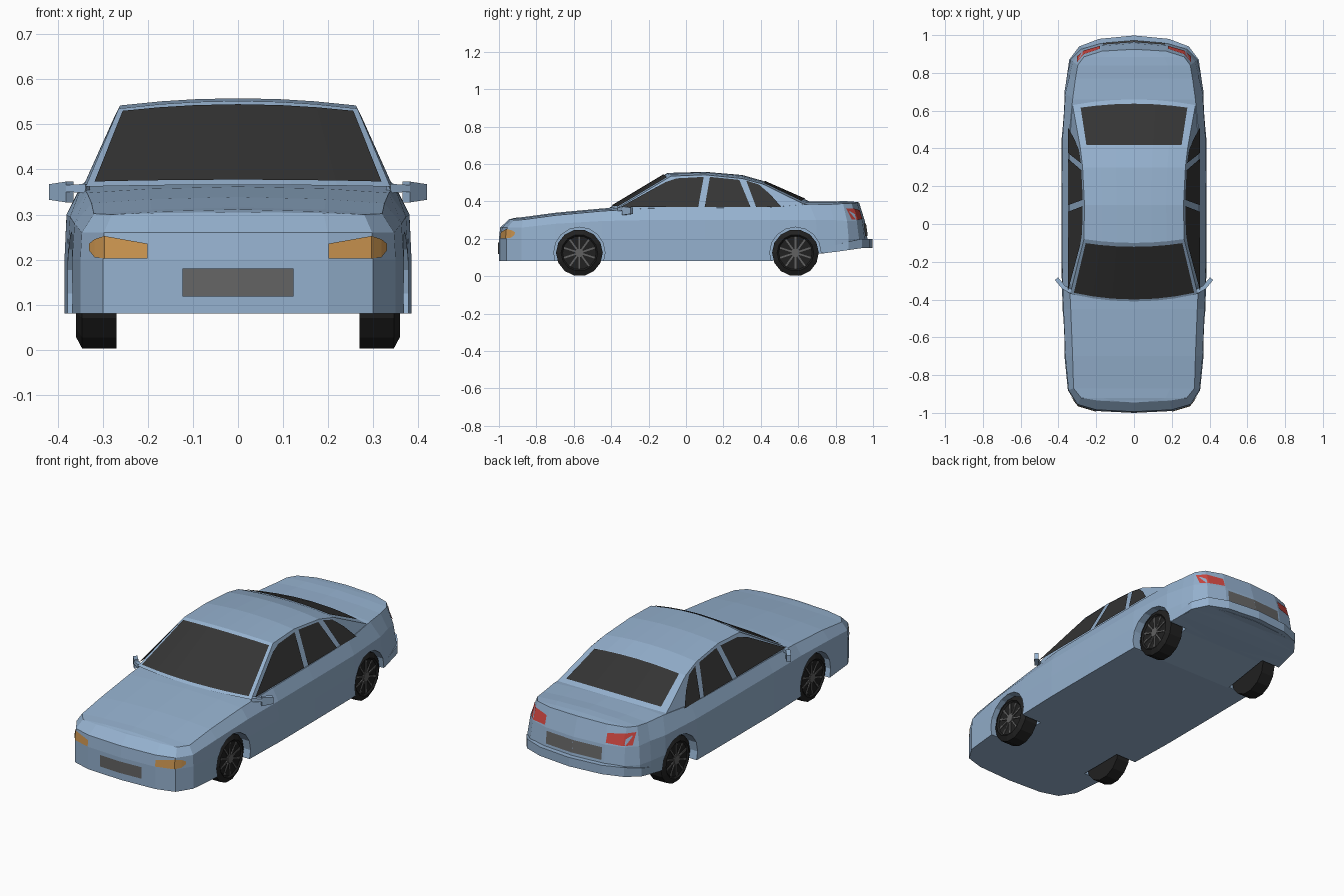
import bpy, bmesh, math
from mathutils import Vector, Matrix

if "Cube" in bpy.data.objects:
    bpy.data.objects.remove(bpy.data.objects["Cube"])


def material(name, r, g, b):
    m = bpy.data.materials.new(name)
    m.diffuse_color = (r, g, b, 1)
    m.use_nodes = True
    m.node_tree.nodes["Principled BSDF"].inputs["Base Color"].default_value = m.diffuse_color
    return m


BLUE = material("paint", 0.30, 0.44, 0.62)
GLASS = material("glass", 0.035, 0.035, 0.035)
RUBBER = material("rubber", 0.015, 0.015, 0.015)
AMBER = material("amber", 0.60, 0.30, 0.08)
RED = material("red", 0.60, 0.06, 0.05)
GREY = material("plate_grey", 0.13, 0.13, 0.13)
RIM = material("rim_grey", 0.12, 0.12, 0.12)


def finish(name, bm, mat, closed=True):
    bmesh.ops.remove_doubles(bm, verts=bm.verts, dist=1e-4)
    if closed:
        bmesh.ops.recalc_face_normals(bm, faces=bm.faces)
    else:  # open panels face away from the car's middle
        bm.normal_update()
        for f in bm.faces:
            if f.normal.dot(f.calc_center_median() - Vector((0, 0, 0.2))) < 0:
                f.normal_flip()
    me = bpy.data.meshes.new(name)
    bm.to_mesh(me)
    bm.free()
    me.materials.append(mat)
    ob = bpy.data.objects.new(name, me)
    bpy.context.collection.objects.link(ob)
    return ob


def grid(name, rows, mat, sides=(1, -1), closed=True):
    """Quad skin through rows of points, repeated on each side of x = 0."""
    bm = bmesh.new()
    for s in sides:
        vs = [[bm.verts.new((x * s, y, z)) for x, y, z in r] for r in rows]
        for a, b in zip(vs, vs[1:]):
            for i in range(len(a) - 1):
                bm.faces.new((a[i], a[i + 1], b[i + 1], b[i]))
    return finish(name, bm, mat, closed)


# Lower body: waist x,y | top edge x,y,z | shoulder z | bottom z
stations = [
    (0, -1.0, 0, -.945, .305, .26, .08),
    (.20, -.99, .19, -.935, .303, .26, .08),
    (.30, -.96, .28, -.92, .30, .26, .08),
    (.35, -.88, .32, -.87, .302, .26, .08),
    (.368, -.70, .325, -.70, .325, .28, .08),
    (.378, -.45, .335, -.45, .348, .295, .08),
    (.385, -.20, .347, -.20, .363, .30, .08),
    (.385, .10, .348, .10, .365, .30, .08),
    (.383, .45, .345, .45, .368, .30, .08),
    (.368, .70, .325, .66, .385, .30, .12),
    (.352, .80, .31, .77, .384, .30, .13),
    (.335, .87, .298, .84, .388, .295, .14),
    (.28, .925, .265, .885, .39, .295, .15),
    (.18, .955, .17, .915, .393, .295, .15),
    (0, .97, 0, .925, .395, .295, .15),
]
rows = []
for xw, yw, xt, yt, zt, z2, zb in stations:
    c = 0.014 * (xt / 0.3) ** 3 if xt < 0.3 else 0.014
    f = 0.12 if yw < 0.8 else 0.3
    rows.append([(0, yw, zb), (xw, yw, zb), (xw, yw, .2),
                 (xw + (xt - xw) * f, yw + (yt - yw) * f, z2), (xt, yt, zt),
                 (xt * .6, yt, zt + c * .64), (0, yt, zt + c)])
body = grid("body", rows, BLUE)

# Wheel arches cut from the body
WHEELS = [(s, y) for s in (1, -1) for y in (-.57, .585)]
bm = bmesh.new()
for s, y in WHEELS:
    bmesh.ops.create_cone(bm, cap_ends=True, segments=16, radius1=.137, radius2=.137, depth=.3,
                          matrix=Matrix.Translation((s * .405, y, .125)) @ Matrix.Rotation(math.pi / 2, 4, 'Y'))
cutter = finish("arch_cutter", bm, BLUE)
cutter.hide_render = True
mod = body.modifiers.new("arches", 'BOOLEAN')
mod.object, mod.operation, mod.solver = cutter, 'DIFFERENCE', 'EXACT'
bpy.context.view_layer.objects.active = body
bpy.ops.object.modifier_apply(modifier="arches")
bpy.data.objects.remove(cutter)

# Cabin: y, centre z, edge x, edge drop, edge shift in y
cabin_rows = [(-.41, .366, .338, .004, .04), (-.10, .552, .265, .017, .02), (.10, .558, .262, .016, 0),
              (.30, .541, .272, .019, 0), (.41, .510, .285, .017, 0), (.66, .400, .325, .015, -.03)]


def over(row, u, lift=(0, 0)):
    y, z, w, dz, dy = row
    return (u * w, y + dy * u * u + lift[0], z - dz * u * u + lift[1])


rows = []
for r in cabin_rows:
    x, y, z = over(r, 1)
    base = min(.347, x + .2 * max(0, z - .355) + .06) if z > .4 else x
    rows.append([(base, y, .355)] + [over(r, u) for u in (1, .65, .35, 0)])
grid("cabin", rows, BLUE)


# Front and rear glass follow the cabin surface
def screen(name, a, b, v0, v1, us, lift):
    mix = [[p + (q - p) * v for p, q in zip(a, b)] for v in (v0, v1)]
    grid(name, [[over(m, u, lift) for u in us] for m in mix], GLASS, closed=False)


screen("windscreen", cabin_rows[0], cabin_rows[1], .04, .94, (0, .35, .65, .95), (-.002, .004))
screen("rear_window", cabin_rows[4], cabin_rows[5], .03, .90, (0, .35, .65, .88), (.002, .004))

# Side windows lie in the sloped side plane
windows = {
    "front_side_window": [(-.35, .37), (-.11, .503), (-.05, .523), (.095, .531), (.065, .37)],
    "rear_side_window": [(.10, .37), (.128, .531), (.285, .515), (.345, .37)],
    "quarter_window": [(.375, .37), (.322, .511), (.39, .49), (.45, .438), (.51, .37)],
}
for name, pts in windows.items():
    bm = bmesh.new()
    for s in (1, -1):
        bm.faces.new([bm.verts.new((s * (.351 - .48 * (z - .365)), y, z)) for y, z in pts])
    finish(name, bm, GLASS, closed=False)

# Lamps and plates projected on to the body ends
bpy.context.view_layer.update()


def decal(name, cols, end, mat):
    rows = []
    for x, *zs in cols:
        row = []
        for z in zs:
            hit, p, n, i = body.ray_cast(Vector((x, 2 * end, z)), Vector((0, -end, 0)))
            p = p + n * .004 if hit else Vector((x, end * .95, z))
            row.append(tuple(p))
        rows.append(row)
    grid(name, rows, mat, closed=False)


decal("headlights", [(.20, .202, .235), (.295, .202, .252), (.315, .205, .245), (.327, .22, .235)], -1, AMBER)
decal("front_plate", [(0, .118, .18), (.123, .118, .18)], -1, GREY)
decal("tail_lamps", [(.18, .305, .352), (.265, .30, .36), (.30, .302, .362)], 1, RED)
decal("rear_plate", [(0, .215, .28), (.165, .215, .28)], 1, GREY)

# Rear bumper
plan = [(.362, .735), (.343, .87), (.29, .94), (.185, .98), (0, .998)]
grid("rear_bumper", [[(0, y - .02, zb), (x, y, zb), (x, y, zt), (0, y - .02, zt)]
                     for (x, y), zb, zt in zip(plan, (.122, .14, .15, .152, .152), (.15, .185, .2, .2, .2))], BLUE)

# Wheels: lathed tyre, hub and spokes
tyre = [(.27, 0), (.27, .125), (.346, .125), (.36, .098), (.352, .09), (.347, 0)]
N = 14
for s, y in WHEELS:
    tag = ("front" if y < 0 else "rear") + ("_right" if s > 0 else "_left")
    rows = []
    for k in range(N + 1):
        a = 2 * math.pi * (k + .5) / N
        rows.append([(x, y + r * math.sin(a), .125 + r * math.cos(a)) for x, r in tyre])
    grid(tag + "_tyre", rows, RUBBER, sides=(s,))
    bm = bmesh.new()
    hub = Matrix.Translation((s * .35, y, .125))
    bmesh.ops.create_cone(bm, cap_ends=True, segments=10, radius1=.025, radius2=.025, depth=.014,
                          matrix=hub @ Matrix.Rotation(math.pi / 2, 4, 'Y'))
    for k in range(10):
        bmesh.ops.create_cube(bm, size=1, matrix=hub @ Matrix.Rotation(k * math.pi / 5, 4, 'X')
                              @ Matrix.Translation((0, 0, .052)) @ Matrix.Diagonal((.01, .009, .07, 1)))
    finish(tag + "_rim", bm, RIM)

# Door mirrors: tapered housing on a short stalk
bm = bmesh.new()
for s in (1, -1):
    for centre, size, turn in (((.392, -.312, .35), (.058, .022, .046), 50), ((.355, -.345, .358), (.05, .022, .02), 30)):
        new = bmesh.ops.create_cube(bm, size=1)["verts"]
        for v in new:
            if v.co.x > 0:
                v.co.z *= .75
            v.co = Matrix.Rotation(math.radians(turn), 3, 'Z') @ Vector([a * b for a, b in zip(v.co, size)])
            v.co += Vector(centre)
            v.co.x *= s
finish("door_mirrors", bm, BLUE)
